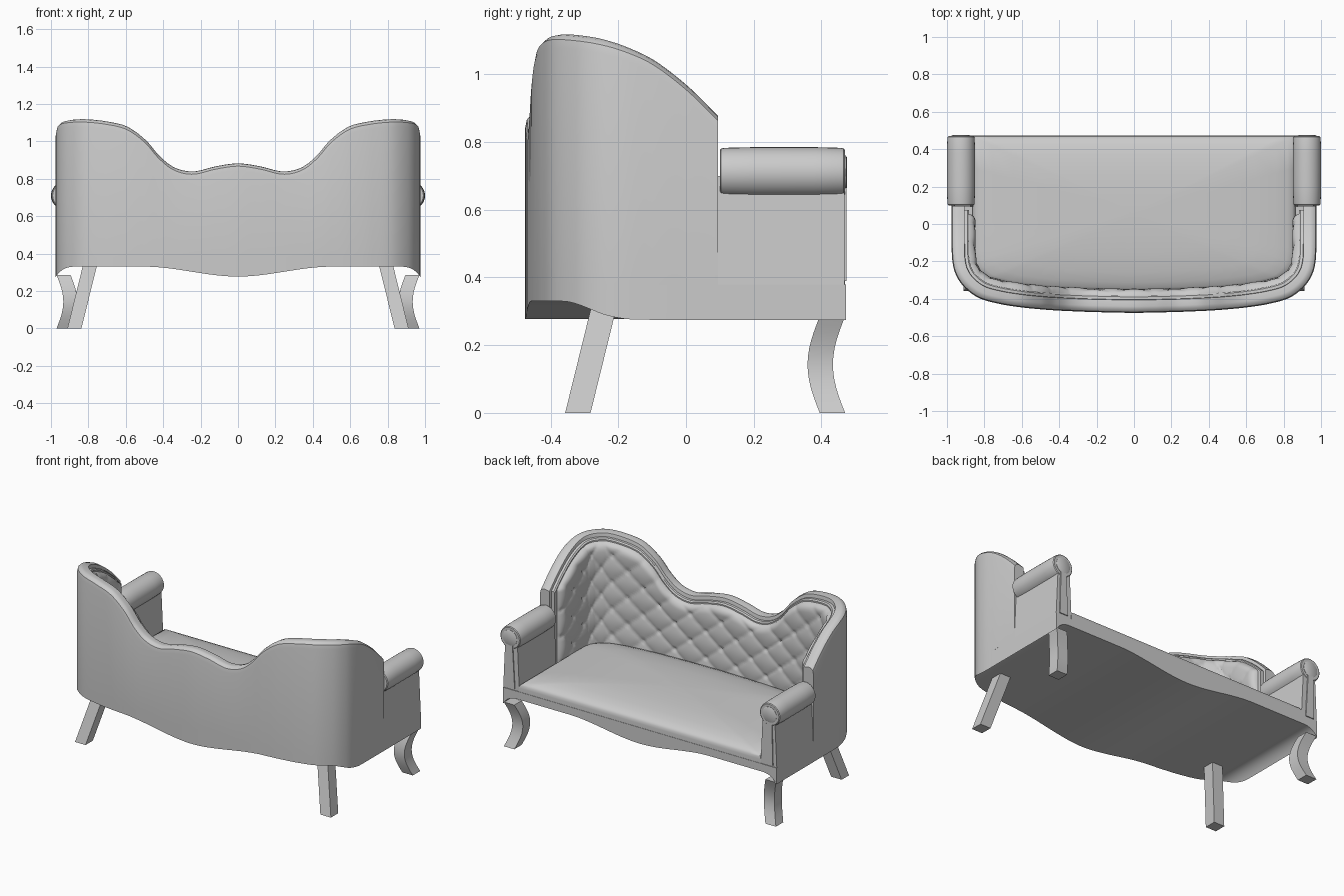
import bpy, bmesh, math
from mathutils import Vector

cube = bpy.data.objects.get("Cube")
if cube:
    bpy.data.objects.remove(cube)

grey = bpy.data.materials.new("soft_grey")
grey.use_nodes = True
grey.diffuse_color = (0.6, 0.6, 0.6, 1)
grey.node_tree.nodes["Principled BSDF"].inputs["Base Color"].default_value = (0.6, 0.6, 0.6, 1)


def loft(name, rings, sharp=35):
    """Skin a list of equal closed rings and cap both ends."""
    bm = bmesh.new()
    rows = [[bm.verts.new(p) for p in ring] for ring in rings]
    n = len(rows[0])
    for a, b in zip(rows, rows[1:]):
        for i in range(n):
            j = (i + 1) % n
            bm.faces.new((a[i], a[j], b[j], b[i]))
    bm.faces.new(rows[0])
    bm.faces.new(rows[-1])
    bmesh.ops.recalc_face_normals(bm, faces=bm.faces)
    mesh = bpy.data.meshes.new(name)
    bm.to_mesh(mesh)
    bm.free()
    mesh.materials.append(grey)
    mesh.shade_smooth()
    mesh.set_sharp_from_angle(angle=math.radians(sharp))
    obj = bpy.data.objects.new(name, mesh)
    bpy.context.scene.collection.objects.link(obj)
    return obj


def pair(name, rings, sharp=35):
    """Make a part and its mirror image across x."""
    loft("left_" + name, rings, sharp)
    loft("right_" + name, [[(-x, y, z) for x, y, z in r] for r in rings], sharp)


def smooth_path(pts, steps):
    """Catmull-Rom curve through the points."""
    pts = [2 * pts[0] - pts[1]] + pts + [2 * pts[-1] - pts[-2]]
    out = []
    for a, b, c, d in zip(pts, pts[1:], pts[2:], pts[3:]):
        for k in range(steps):
            t = k / steps
            out.append(0.5 * (2 * b + (c - a) * t + (2 * a - 5 * b + 4 * c - d) * t * t
                              + (3 * b - a - 3 * c + d) * t ** 3))
    return out + [pts[-2]]


# Back outline: plan position plus crest height, centre to left end
half = [Vector(p) for p in (
    (0, -.475, .882), (.12, -.473, .866), (.24, -.47, .839), (.34, -.466, .86),
    (.42, -.462, .92), (.5, -.456, 1.01), (.6, -.446, 1.08), (.72, -.427, 1.108),
    (.83, -.395, 1.118), (.91, -.335, 1.115), (.955, -.265, 1.105), (.972, -.19, 1.085),
    (.975, -.1, 1.045), (.975, 0, .97), (.975, .095, .877))]
path = smooth_path([Vector((-p.x, p.y, p.z)) for p in half[:0:-1]] + half, 10)

# Each station: outline point, inward direction, distance along the path
stations, length = [], 0
for i, p in enumerate(path):
    a, b = path[max(i - 1, 0)], path[min(i + 1, len(path) - 1)]
    length += (Vector(p.xy) - Vector(a.xy)).length
    t = Vector((b.x - a.x, b.y - a.y)).normalized()
    stations.append((p, Vector((-t.y, t.x)), length))


def at(station, depth, z):
    p, n, _ = station
    return (p.x + n.x * depth, p.y + n.y * depth, z)


# Backrest shell with a softened crest
loft("backrest_frame", [
    [at(s, 0, .38), at(s, 0, s[0].z - .04), at(s, .005, s[0].z - .015), at(s, .018, s[0].z - .003),
     at(s, .035, s[0].z), at(s, .068, s[0].z - .006), at(s, .07, s[0].z - .012), at(s, .07, .38)]
    for s in stations])

# Stepped rim inside the shell
inner = [s for s in stations if s[0].y < .078]
loft("backrest_rim", [
    [at(s, .05, .38), at(s, .05, s[0].z - .028), at(s, .085, s[0].z - .03),
     at(s, .092, s[0].z - .038), at(s, .092, .38)] for s in inner])

# Tufted back cushion
cushion = [s for s in stations if s[0].y < .06]
start, end = cushion[0][2], cushion[-1][2]
middle = (start + end) / 2
ROWS = 44


def tuft(u, z):
    a, b = (u - middle) / .22, (z - .4) / .17
    s1, s2 = abs(math.sin(math.pi * (a + b))), abs(math.sin(math.pi * (a - b)))
    dimple = max(0, 1 - (s1 + s2) / .6)
    return .5 * math.sqrt(s1 * s2) + .5 * (1 - dimple)


rings = []
for s in cushion:
    top, ring = s[0].z - .043, []
    for k in range(ROWS + 1):
        z = .4 + (top - .4) * k / ROWS
        edge = min(1, min(top - z, s[2] - start, end - s[2]) / .05)
        edge = math.sqrt(max(0, 1 - (1 - edge) ** 2))
        ring.append(at(s, .085 + edge * (.022 + .022 * tuft(s[2], z)), z))
    rings.append(ring + [at(s, .06, top), at(s, .06, .4)])
loft("tufted_cushion", rings, 60)


# Base with a scalloped lower edge running front to back
def scallop(x):
    x = abs(x)
    t = min(1, x / .5)
    z = .277 + .053 * t * t * (3 - 2 * t)
    return z - .055 * (max(0, x - .86) / .115) ** 3


loft("base_apron", [
    [(p.x, p.y, scallop(p.x)), (p.x, p.y, .38), (p.x, .472, .38), (p.x, .472, scallop(p.x))]
    for p in path if p.y <= -.0999])

# Domed seat filling the inside of the back and arms
outline = [at(s, .112, 0) for s in stations]
outline = [(-.863, .47, 0), (-.863, .3, 0)] + outline + [(.863, .3, 0), (.863, .47, 0)]
outline += [(.863 - 1.726 * k / 24, .47, 0) for k in range(1, 24)]
loft("seat_cushion", [
    [(x * s, .06 + (y - .06) * s, z) for x, y, _ in outline]
    for s, z in ((1, .37), (1, .405), (.995, .42), (.98, .431), (.95, .44), (.88, .452),
                 (.75, .465), (.5, .477), (.25, .482), (.02, .484))], 50)


# Arms: tapered panel, scroll roll and raised trim on the open end
def disc(y, r, n=32):
    return [(.925 + r * math.cos(2 * math.pi * k / n), y, .71 + r * math.sin(2 * math.pi * k / n))
            for k in range(n)]


def panel(y, x0, x1, x2, x3, low, high):
    return [(x0, y, low), (x1, y, low), (x2, y, high), (x3, y, high)]


pair("arm_panel", [panel(y, .86, .975, .96, .875, .38, .7) for y in (.09, .468)])
pair("arm_roll", [disc(y, r) for y, r in (
    (.1, .066), (.104, .071), (.115, .073), (.2, .075), (.38, .075), (.458, .073),
    (.466, .071), (.47, .066))])
pair("arm_trim_disc", [disc(y, r) for y, r in ((.46, .05), (.472, .05), (.475, .045))])
pair("arm_trim_strip", [panel(y, .89, .95, .943, .907, .39, .69) for y in (.46, .474)])


# Legs: curved at the seat side, straight and splayed at the back side
def square(x, y, z, w=.075):
    return [(x, y, z), (x + w, y, z), (x + w, y + w, z), (x, y + w, z)]


curved = []
for k in range(13):
    z = .285 * k / 12
    bow = .036 * math.sin(math.pi * z / .285)
    curved.append(square(.895 - bow, .395 - bow, z))
pair("curved_leg", curved)
pair("splayed_leg", [square(.837, -.357, 0), square(.752, -.272, .345)])
